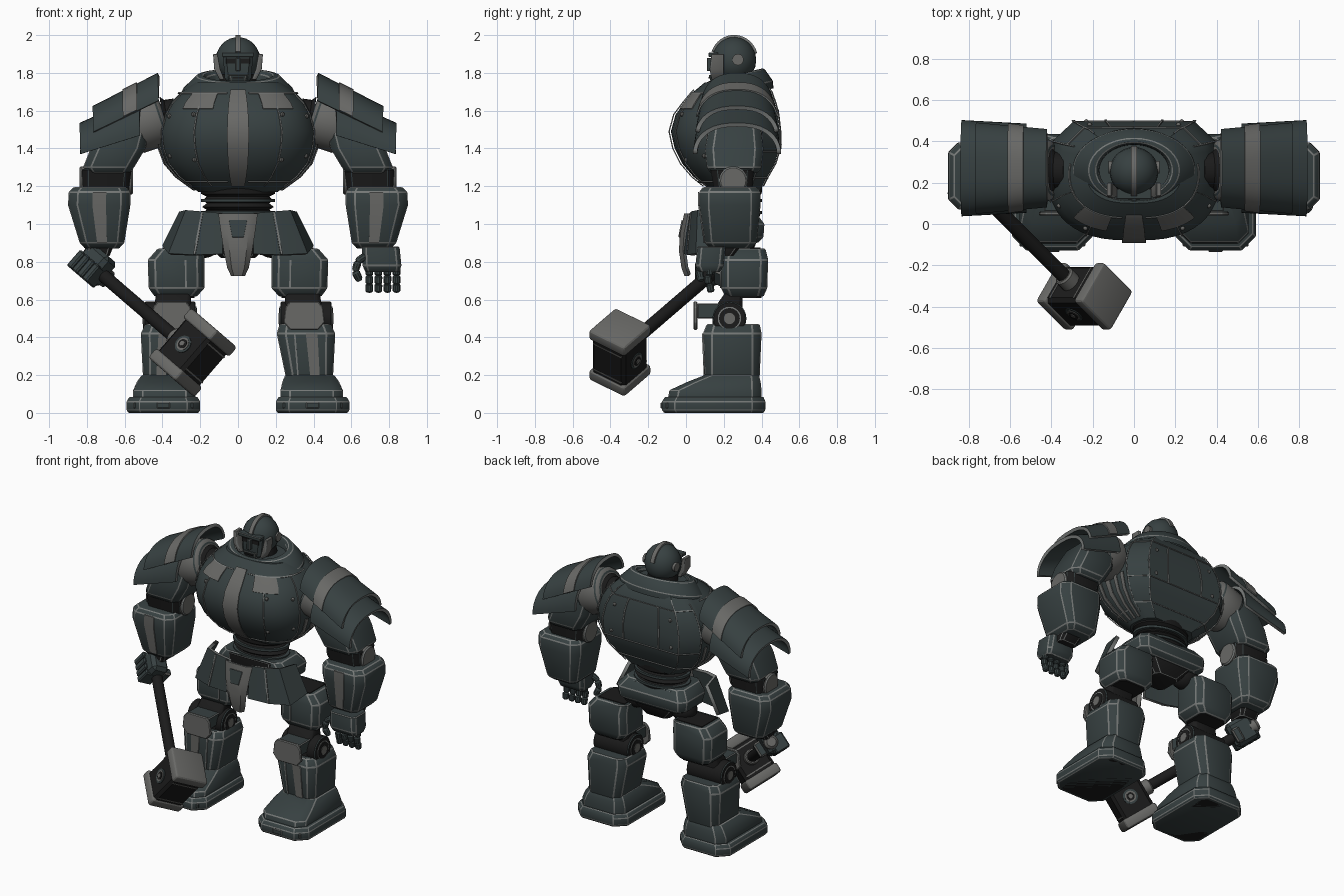
import bpy, bmesh, math
from mathutils import Vector as V

if "Cube" in bpy.data.objects:
    bpy.data.objects.remove(bpy.data.objects["Cube"])

def material(name, c):
    m = bpy.data.materials.new(name)
    m.diffuse_color = (*c, 1)
    m.use_nodes = True
    m.node_tree.nodes["Principled BSDF"].inputs["Base Color"].default_value = m.diffuse_color
    return m

MAIN = material("dark teal steel", (.038, .052, .053))
DARK = material("near black", (.011, .011, .011))
GREY = material("mid grey metal", (.14, .14, .133))
TRIM = material("light edge grey", (.18, .19, .185))

def finish(name, verts, faces, mat, bevel=0, bmat=TRIM, mirror=False, solid=0, segs=1):
    me = bpy.data.meshes.new(name)
    me.from_pydata([tuple(v) for v in verts], [], faces)
    me.materials.append(mat)
    me.materials.append(bmat)
    bm = bmesh.new()
    bm.from_mesh(me)
    bmesh.ops.recalc_face_normals(bm, faces=bm.faces)
    if bevel:
        es = [e for e in bm.edges if len(e.link_faces) == 2 and e.calc_face_angle(0) > .42]
        bmesh.ops.bevel(bm, geom=es, offset=bevel, offset_type='OFFSET', segments=segs, profile=.5,
                        affect='EDGES', clamp_overlap=True, material=1)
    for f in bm.faces:
        f.smooth = True
    for e in bm.edges:
        e.smooth = len(e.link_faces) == 2 and e.calc_face_angle(0) < .5
    bm.to_mesh(me)
    bm.free()
    ob = bpy.data.objects.new(name, me)
    bpy.context.collection.objects.link(ob)
    if solid:
        s = ob.modifiers.new("thickness", 'SOLIDIFY')
        s.thickness, s.offset, s.material_offset_rim = solid, 0, 1
    if mirror:
        ob.modifiers.new("mirror", 'MIRROR').use_mirror_merge = False
    return ob

def grid(name, rows, mat, closed=True, caps=True, **k):
    n, m = len(rows[0]), len(rows)
    fs = [(i*n+j, i*n+(j+1) % n, (i+1)*n+(j+1) % n, (i+1)*n+j)
          for i in range(m-1) for j in range(n if closed else n-1)]
    if closed and caps:
        fs += [tuple(range(n)), tuple(range((m-1)*n, m*n))]
    return finish(name, [p for r in rows for p in r], fs, mat, **k)

def loft(name, secs, mat, bevel=.006, ch=.3, **k):
    """chamfered-rectangle sections: (z, centre x, half x, y0, y1)"""
    rows = []
    for z, cx, hx, y0, y1 in secs:
        c = ch*min(hx, (y1-y0)/2)
        x0, x1 = cx-hx, cx+hx
        rows.append([(x0+c, y0, z), (x1-c, y0, z), (x1, y0+c, z), (x1, y1-c, z),
                     (x1-c, y1, z), (x0+c, y1, z), (x0, y1-c, z), (x0, y0+c, z)])
    return grid(name, rows, mat, bevel=bevel, **k)

def tube(name, p0, p1, rings, mat, n=24, **k):
    """round part along p0-p1, rings of (fraction, radius)"""
    p0, p1 = V(p0), V(p1)
    q = (p1-p0).to_track_quat('Z', 'Y')
    rows = [[p0.lerp(p1, t)+q @ V((r*math.cos(j*math.tau/n), r*math.sin(j*math.tau/n), 0))
             for j in range(n)] for t, r in rings]
    return grid(name, rows, mat, **k)

def cyl(name, p0, p1, r, mat, **k):
    return tube(name, p0, p1, [(0, r), (1, r)], mat, **k)

def ball(name, c, r, mat, n=20, **k):
    s = [math.radians(4+172*i/10) for i in range(11)]
    rows = [[(c[0]+r[0]*math.sin(a)*math.cos(j*math.tau/n), c[1]+r[1]*math.sin(a)*math.sin(j*math.tau/n),
              c[2]-r[2]*math.cos(a)) for j in range(n)] for a in s]
    return grid(name, rows, mat, **k)

def box(name, c, half, mat, axes=((1, 0, 0), (0, 1, 0), (0, 0, 1)), bevel=.005, **k):
    a, b, d = [V(u)*h for u, h in zip(axes, half)]
    c = V(c)
    return grid(name, [[c+s*d-a-b, c+s*d+a-b, c+s*d+a+b, c+s*d-a+b] for s in (-1, 1)], mat, bevel=bevel, **k)

# torso shell: rounded chest in front, flat chamfered back; (z, half width, front y, back y)
T = [(1.17, .21, .14, .39), (1.25, .32, .04, .43), (1.32, .38, -.02, .47), (1.40, .41, -.06, .495),
     (1.49, .42, -.08, .495), (1.58, .395, -.055, .485), (1.64, .36, -.01, .47), (1.70, .30, .04, .45),
     (1.75, .23, .10, .41)]

def torso_pt(deg, z, off=0):
    i = max(j for j in range(len(T)-1) if T[j][0] <= z+1e-6)
    f = (z-T[i][0])/(T[i+1][0]-T[i][0])
    w, y0, y1 = [T[i][k]+f*(T[i+1][k]-T[i][k]) for k in (1, 2, 3)]
    c, s = math.cos(math.radians(deg)), math.sin(math.radians(deg))
    if s > 0:
        d = min(deg % 360, 180-deg % 360)
        K = [(0, 1, 0), (30, .95, .6), (52.5, .70, 1), (90.01, 0, 1)]
        (a, xa, ya), (b, xb, yb) = next((p, q) for p, q in zip(K, K[1:]) if d <= q[0])
        g = (d-a)/(b-a)
        x, y = math.copysign(xa+g*(xb-xa), c)*w, .25+(y1-.25)*(ya+g*(yb-ya))
    else:
        x, y = math.copysign(abs(c)**.75, c)*w, .25-(.25-y0)*abs(s)**.85
    return (x+off*c, y+off*s, z)

grid("torso", [[torso_pt(a*7.5, t[0]) for a in range(48)] for t in T], MAIN)

def panel(name, a0, a1, z0, z1, mat, off=.007, mirror=True):
    zs = sorted({z0, z1} | {t[0] for t in T if z0 < t[0] < z1})
    n = max(2, math.ceil(abs(a1-a0)/2.5))
    return grid(name, [[torso_pt(a0+(a1-a0)*j/n, z, off) for j in range(n+1)] for z in zs],
                mat, closed=False, solid=.006, mirror=mirror)

panel("chest_stripe", -94, -86, 1.2, 1.71, GREY, .01, False)
panel("chest_patch", -76, -46, 1.61, 1.69, GREY)
for a, z0, z1 in ((-64, 1.2, 1.62), (-22, 1.2, 1.7), (30, 1.2, 1.7), (52, 1.2, 1.72), (72, 1.38, 1.66)):
    panel("torso_seam", a, a+1.2, z0, z1, TRIM)
for z, a0, a1 in ((1.69, -84, 10), (1.22, -84, 10), (1.66, 30, 90), (1.38, 30, 90), (1.24, 30, 90)):
    panel("torso_band", a0, a1, z, z+.006, TRIM)
for a in (-15, -3, 9, 20):
    panel("side_rib", a, a+5, 1.18, 1.42, GREY, .012)
for a, z in ((-60, 1.58), (-60, 1.34), (-28, 1.57), (-28, 1.36), (60, 1.6), (60, 1.42)):
    ball("torso_rivet", torso_pt(a, z), (.012, .012, .012), GREY, n=8, mirror=True)

# collar, neck and waist
def ellipse_lathe(name, prof, ry, mat, tilt=0, **k):
    rows = []
    for r, z in prof:
        ring = [(r*math.cos(j*math.tau/40), ry(r)*math.sin(j*math.tau/40)) for j in range(40)]
        rows.append([(x, .26+y, z+tilt*y) for x, y in ring])
    return grid(name, rows, mat, **k)

ellipse_lathe("collar", [(.30, 1.67), (.295, 1.71), (.22, 1.785), (.185, 1.79), (.17, 1.77), (.165, 1.69)],
              lambda r: .125+(r-.17)*.6, MAIN, .24, caps=False, bevel=.004)
ellipse_lathe("neck", [(.17, 1.71), (.10, 1.75), (.085, 1.83)], lambda r: r, DARK)
ellipse_lathe("waist", [(.17, 1.02), (.19, 1.06), (.165, 1.075), (.19, 1.09), (.165, 1.11), (.185, 1.125),
                        (.165, 1.145), (.195, 1.16), (.2, 1.2)], lambda r: r*.72, DARK)
for z in (1.06, 1.125):
    ellipse_lathe("waist_ring", [(.185, z-.008), (.196, z-.008), (.196, z+.008), (.185, z+.008)],
                  lambda r: r*.72, MAIN)

# head: domed helmet with crest, brow, face, cheeks and ears
ball("helmet", (0, .255, 1.868), (.118, .117, .122), MAIN, n=32)
grid("helmet_crest", [[(x, .255-.121*math.cos(t), 1.868+.127*math.sin(t)) for x in (-.014, .014)]
                      for t in [math.radians(20+9*i) for i in range(17)]], GREY, closed=False, solid=.012)
loft("face", [(1.735, 0, .045, .15, .25), (1.77, 0, .07, .135, .26), (1.89, 0, .08, .14, .26)], MAIN, 0)
loft("jaw", [(1.735, 0, .04, .135, .2), (1.79, 0, .055, .12, .2)], MAIN, .003, bmat=GREY)
box("brow", (0, .145, 1.897), (.085, .025, .012), MAIN, bevel=.003)
box("nose", (0, .128, 1.845), (.012, .018, .035), MAIN, bevel=.003)
box("eye_socket", (.04, .138, 1.862), (.024, .004, .013), DARK, bevel=0, mirror=True)
box("mouth_slit", (0, .122, 1.775), (.03, .004, .004), DARK, bevel=0)
loft("cheek_guard", [(1.765, .085, .013, .135, .20), (1.82, .11, .016, .125, .20), (1.90, .12, .012, .135, .2)],
     GREY, .003, mirror=True)
cyl("ear_disc", (.10, .275, 1.87), (.124, .275, 1.87), .03, GREY, mirror=True)

# shoulders: two overlapping arched plates over a round joint
def pauldron(name, ends, mat, span, solid=.022, off=0):
    """ends: (x, crown z, drop, half depth)"""
    rows = []
    for i in range(5):
        x, z, h, w = [a+(b-a)*i/4 for a, b in zip(*ends)]
        rows.append([(x, .27+(w+off)*math.copysign(abs(math.sin(t))**.8, t), z-h+(h+off)*math.cos(t))
                     for t in [math.radians(span*(j-10)/10) for j in range(21)]])
    return grid(name, rows, mat, closed=False, solid=solid, mirror=True)

pauldron("upper_pauldron", ((.42, 1.79, .16, .18), (.765, 1.615, .15, .212)), MAIN, 82)
pauldron("lower_pauldron", ((.52, 1.665, .19, .205), (.835, 1.525, .15, .222)), MAIN, 92)
pauldron("pauldron_stripe", ((.535, 1.731, .157, .19), (.61, 1.693, .155, .2)), GREY, 80, .008, .016)
tube("shoulder_joint", (.39, .26, 1.57), (.60, .26, 1.50), [(0, .12), (.1, .15), (.75, .15), (1, .1)], GREY,
     mirror=True, bevel=.006, bmat=MAIN)
tube("shoulder_axle", (.33, .26, 1.575), (.40, .26, 1.565), [(0, .09), (.7, .09), (1, .11)], DARK, mirror=True)

# arms
def stripe(name, secs, mat=GREY, frac=.22, dx=0):
    grid(name, [[(cx+dx-hx*frac, y0-.003, z), (cx+dx+hx*frac, y0-.003, z)] for z, cx, hx, y0, y1 in secs],
         mat, closed=False, solid=.006, mirror=True)

UPPER = [(1.27, .685, .11, .13, .38), (1.30, .685, .135, .11, .40), (1.40, .635, .145, .10, .41),
         (1.55, .58, .12, .13, .39)]
FORE = [(.87, .72, .09, .13, .34), (.90, .72, .118, .10, .375), (1.10, .735, .165, .07, .395),
        (1.17, .733, .163, .07, .395), (1.195, .73, .14, .09, .375)]
loft("upper_arm", UPPER, MAIN, .005, mirror=True)
loft("elbow", [(1.17, .70, .12, .15, .35), (1.29, .695, .132, .13, .36)], DARK, .003, bmat=MAIN, mirror=True)
cyl("elbow_pin", (.555, .25, 1.23), (.84, .25, 1.23), .075, GREY, mirror=True, bevel=.008)
loft("forearm", FORE, MAIN, .005, mirror=True)
stripe("forearm_stripe", FORE[1:4])
loft("wrist", [(.83, .745, .065, .13, .25), (.88, .735, .075, .13, .29)], DARK, .003, mirror=True)

# open left hand
loft("left_palm", [(.745, .765, .09, .07, .18), (.78, .762, .103, .05, .2), (.88, .755, .1, .06, .21)], MAIN, .005)
for i in range(4):
    x = .695+.048*i
    for j, (z, y) in enumerate(((.75, .125), (.705, .115), (.662, .125))):
        tube("left_finger", (x, y, z+.022), (x, y+.004*j, z-.024), [(0, .015), (.15, .021), (.85, .02), (1, .013)],
             MAIN, n=10)
for p, q in (((.675, .08, .83), (.63, .07, .80)), ((.635, .07, .80), (.62, .07, .75)), ((.62, .07, .75), (.645, .08, .70))):
    tube("left_thumb", p, q, [(0, .016), (.2, .022), (.8, .02), (1, .014)], MAIN, n=10)

# hammer and the right hand gripping it
D = V((.604, -.604, -.52)).normalized()
A = V((.652, 0, .758)).normalized()
B = A.cross(D)
H = V((-.24, -.35, .32))
cyl("hammer_handle", H-D*.93, H, .035, DARK)
tube("hammer_pommel", H-D*.97, H-D*.91, [(0, .03), (.3, .045), (1, .045)], GREY)
cyl("hammer_socket", H-D*.17, H-D*.09, .05, GREY, bevel=.008, bmat=GREY)
box("hammer_block", H, (.11, .11, .13), DARK, (D, B, A), bevel=.02, bmat=DARK)
for s in (-1, 1):
    box("hammer_cap", H+A*s*.14, (.12, .12, .034), GREY, (D, B, A), bevel=.018, bmat=GREY, segs=3)
    box("hammer_band", H+A*s*.088, (.1115, .094, .004), GREY, (D, B, A), bevel=0)
    for r, o, m in ((.048, .114, MAIN), (.036, .117, GREY), (.026, .12, DARK), (.014, .123, GREY)):
        cyl("hammer_disc", H, H+B*s*o, r, m)
G = H-D*.86
box("right_palm", G-B*.02+A*.01, (.085, .06, .085), MAIN, (D, B, A), bevel=.022, bmat=MAIN)
for i in range(4):
    box("right_finger", G+D*(-.066+.044*i)-A*.03-B*.045, (.02, .05, .055), MAIN, (D, B, A), bevel=.008, bmat=MAIN)
box("right_thumb", G+D*.05+B*.055, (.025, .03, .05), MAIN, (D, B, A), bevel=.01, bmat=GREY)

# pelvis, hip flaps and groin plate
loft("pelvis_core", [(.82, 0, .09, .16, .34), (.92, 0, .19, .13, .38), (1.05, 0, .19, .12, .38)], DARK, .003)
loft("hip_belt", [(.90, 0, .20, .2, .38), (.93, 0, .26, .15, .41), (1.0, 0, .27, .13, .415), (1.06, 0, .22, .13, .37)],
     MAIN, .005)
grid("hip_flap", [[(.08, .03, 1.055), (.19, .04, 1.065), (.27, .07, 1.07), (.30, .2, 1.06)],
                  [(.08, .0, .84), (.23, .02, .835), (.36, .06, .84), (.39, .2, .88)]], MAIN,
     closed=False, solid=.025, mirror=True)
grid("hip_flap_seam", [[(.185, .024, 1.06), (.195, .026, 1.06)], [(.225, .002, .84), (.237, .004, .84)]], TRIM,
     closed=False, solid=.006, mirror=True)
grid("groin_plate", [[(-w, y+.02, z), (-w*.6, y, z), (w*.6, y, z), (w, y+.02, z)] for z, w, y in
     ((1.055, .10, 0), (.95, .085, -.022), (.86, .07, -.028), (.77, .05, -.015), (.73, .03, 0))], GREY,
     closed=False, solid=.02)
grid("groin_inset", [[(-.048, -.02, 1.02), (.048, -.02, 1.02)], [(-.03, -.037, .93), (.03, -.037, .93)]], MAIN,
     closed=False, solid=.008)

# legs
THIGH = [(.615, .33, .11, .21, .41), (.66, .325, .148, .185, .43), (.81, .328, .15, .185, .435), (.87, .30, .125, .20, .42)]
SHIN = [(.16, .378, .11, .11, .38), (.19, .378, .125, .10, .39), (.42, .36, .155, .09, .40), (.47, .355, .135, .11, .39)]
ball("hip_joint", (.18, .28, .9), (.09, .08, .08), DARK, mirror=True)
loft("thigh", THIGH, MAIN, mirror=True)
box("thigh_top", (.30, .31, .87), (.1, .085, .005), DARK, bevel=0, mirror=True)
stripe("thigh_seam", THIGH[1:3], TRIM, .03, -.05)
loft("thigh_base", [(.608, .33, .1, .22, .40), (.62, .33, .1, .22, .40)], DARK, 0, mirror=True)
loft("knee_core", [(.42, .36, .10, .14, .31), (.54, .35, .10, .14, .30), (.64, .34, .09, .21, .30)], DARK, .003,
     bmat=DARK, mirror=True)
cyl("knee_axle", (.225, .23, .50), (.495, .23, .50), .09, DARK, mirror=True, bevel=.006, bmat=MAIN)
for r, e, m in ((.062, .004, TRIM), (.055, .007, DARK), (.03, .01, GREY)):
    cyl("knee_ring", (.225-e, .23, .50), (.495+e, .23, .50), r, m, mirror=True)
grid("kneecap", [[(.35+x, y, z) for x, z in ((-.075, .44), (.075, .44), (.11, .48), (.10, .56), (.075, .59),
     (-.075, .59), (-.10, .56), (-.11, .48))] for y in (.04, .06)], GREY, mirror=True, bevel=.005)
box("knee_block", (.35, .13, .54), (.085, .07, .04), MAIN, mirror=True)
loft("shin", SHIN, MAIN, mirror=True)
stripe("shin_stripe", SHIN[1:3], GREY, .2, .03)
stripe("shin_seam", SHIN[1:3], TRIM, .03, -.06)

# feet: chamfered sole under a sloping upper
loft("sole", [(0, .395, .185, -.115, .41), (.015, .395, .195, -.128, .42), (.06, .395, .195, -.128, .42),
              (.085, .395, .18, -.11, .41)], MAIN, .004, ch=.35, mirror=True)
loft("sole_pad", [(-.0, .395, .17, -.10, .39), (.004, .395, .17, -.10, .39)], DARK, 0, ch=.35, mirror=True)
loft("foot_upper", [(.08, .39, .165, -.095, .40), (.12, .39, .165, -.088, .40), (.165, .385, .15, .01, .395),
                    (.2, .38, .13, .10, .385)], MAIN, .005, mirror=True)
for x in (.27, .395, .52):
    box("toe_bolt", (x, -.127 if x == .395 else -.1, .04), (.035, .008, .016), MAIN, bevel=.004, mirror=True)
